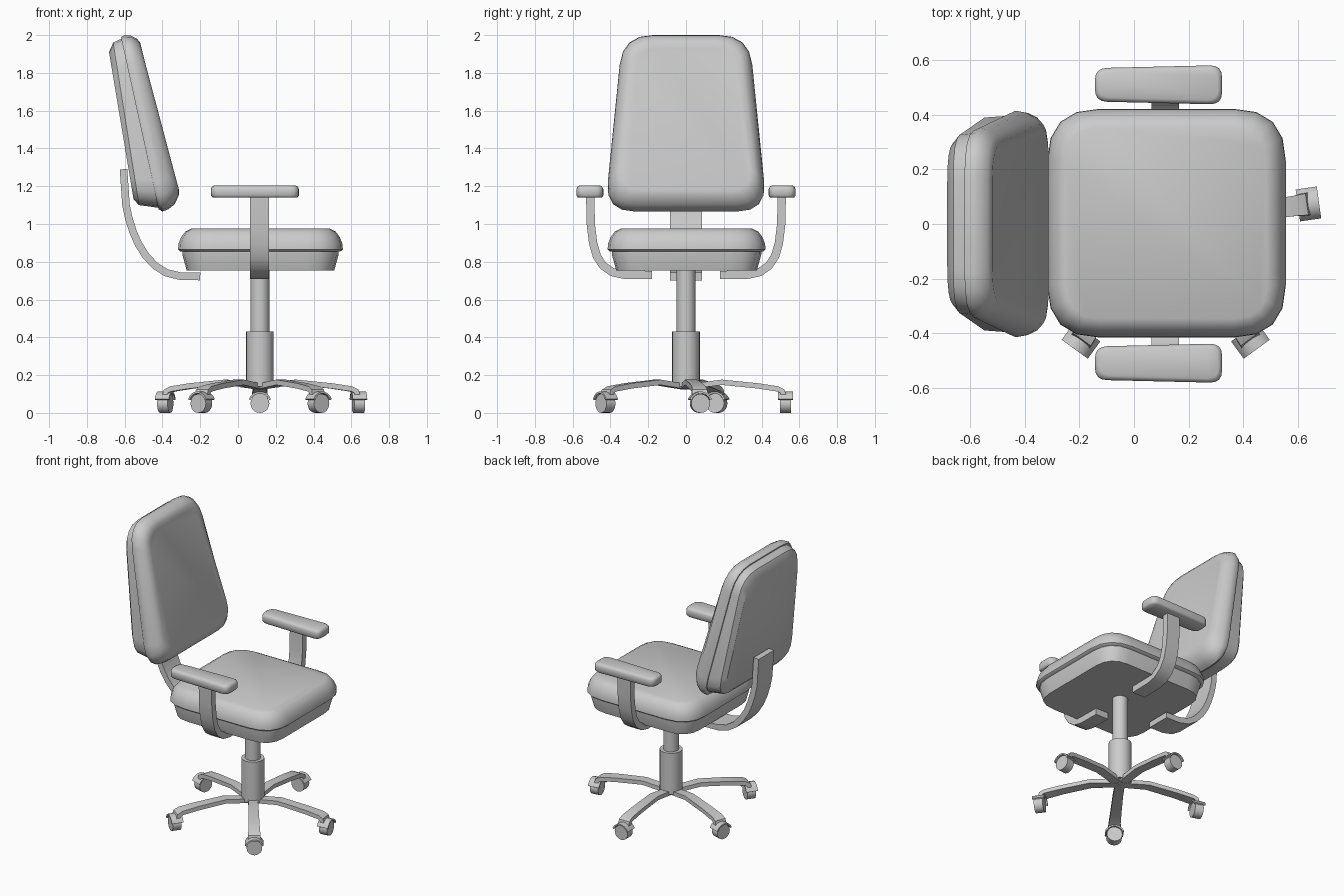
import bpy, bmesh, math
from mathutils import Vector, Matrix

if "Cube" in bpy.data.objects:
    bpy.data.objects.remove(bpy.data.objects["Cube"])

HUB_X = 0.116


def finish(name, bm, matrix=None, angle=35):
    bmesh.ops.recalc_face_normals(bm, faces=bm.faces)
    me = bpy.data.meshes.new(name)
    bm.to_mesh(me)
    bm.free()
    if matrix:
        me.transform(matrix)
    ob = bpy.data.objects.new(name, me)
    bpy.context.collection.objects.link(ob)
    bpy.ops.object.select_all(action='DESELECT')
    bpy.context.view_layer.objects.active = ob
    ob.select_set(True)
    bpy.ops.object.shade_smooth_by_angle(angle=math.radians(angle))
    return ob


def rounded(corners, r, n=4):
    """Closed outline through four corners, each rounded by a quadratic curve."""
    pts = []
    c = [Vector(p) for p in corners]
    for i, p in enumerate(c):
        a = p + (c[i - 1] - p).normalized() * r
        b = p + (c[(i + 1) % 4] - p).normalized() * r
        for k in range(n + 1):
            t = k / n
            pts.append(a * (1 - t) ** 2 + p * 2 * t * (1 - t) + b * t * t)
    return pts


def loft(name, rings, angle=35):
    bm = bmesh.new()
    rows = [[bm.verts.new(p) for p in ring] for ring in rings]
    n = len(rows[0])
    for a, b in zip(rows, rows[1:]):
        for i in range(n):
            j = (i + 1) % n
            bm.faces.new((a[i], a[j], b[j], b[i]))
    bm.faces.new(rows[0])
    bm.faces.new(rows[-1])
    return finish(name, bm, angle=angle)


def strip(name, path, widths, thick, matrix):
    """Flat bar swept along a path in local x/z, width along local y."""
    p = [Vector((a, 0, b)) for a, b in path]
    rings = []
    for i, q in enumerate(p):
        t = (p[min(i + 1, len(p) - 1)] - p[max(i - 1, 0)]).normalized()
        n = Vector((-t.z, 0, t.x)) * thick / 2
        w = widths[0] + (widths[1] - widths[0]) * i / (len(p) - 1)
        s = Vector((0, w / 2, 0))
        rings.append([matrix @ v for v in (q + n + s, q + n - s, q - n - s, q - n + s)])
    return loft(name, rings)


def cylinder(name, r, depth, matrix, seg=24):
    bm = bmesh.new()
    bmesh.ops.create_cone(bm, cap_ends=True, segments=seg, radius1=r, radius2=r, depth=depth)
    return finish(name, bm, matrix)


def place(x, y, z, deg):
    return Matrix.Translation((x, y, z)) @ Matrix.Rotation(math.radians(deg), 4, 'Z')


# Seat: tray and cushion, layers of (height, inset)
def seat_ring(z, inset):
    hx, hy = 0.436 - inset, 0.418 - inset
    return rounded([(0.119 + a * hx, 0.003 + b * hy, z)
                    for a, b in ((-1, -1), (1, -1), (1, 1), (-1, 1))], 0.19 - inset)


loft("seat_tray", [seat_ring(*l) for l in
                   ((0.755, 0.045), (0.84, 0.022), (0.862, 0.022))])
loft("seat_cushion", [seat_ring(*l) for l in
                      ((0.855, 0.012), (0.865, 0.0), (0.895, 0.002), (0.93, 0.016),
                       (0.96, 0.038), (0.975, 0.068))], 50)


# Backrest: layers of (bottom x, bottom z, top x, top z, inset)
def back_ring(xb, zb, xt, zt, inset):
    hb, ht = 0.43 - inset, 0.335 - inset
    return rounded([(xb, -hb, zb), (xb, hb, zb), (xt, ht, zt), (xt, -ht, zt)], 0.16 - inset * 0.6)


loft("backrest_shell", [back_ring(*l) for l in
                        ((-0.553, 1.13, -0.683, 1.91, 0.055),
                         (-0.524, 1.10, -0.661, 1.96, 0.025),
                         (-0.415, 1.085, -0.615, 1.982, 0.018))])
loft("backrest_cushion", [back_ring(*l) for l in
                          ((-0.42, 1.078, -0.62, 1.99, 0.01),
                           (-0.40, 1.066, -0.60, 2.0, 0.0),
                           (-0.368, 1.078, -0.568, 1.998, 0.006),
                           (-0.335, 1.105, -0.536, 1.982, 0.024),
                           (-0.314, 1.15, -0.518, 1.96, 0.05),
                           (-0.312, 1.18, -0.515, 1.93, 0.08))], 50)

# Back support bar
strip("back_support", [(-0.606, 1.29), (-0.593, 1.10), (-0.578, 1.03), (-0.556, 0.96),
                       (-0.528, 0.895), (-0.49, 0.835), (-0.44, 0.78), (-0.38, 0.742),
                       (-0.307, 0.724), (-0.2, 0.722)],
      (0.17, 0.17), 0.04, Matrix.Identity(4))

# Armrests on both sides
arm_path = [(0.18, 0.73), (0.33, 0.732), (0.39, 0.745), (0.44, 0.78), (0.472, 0.83),
            (0.492, 0.90), (0.504, 1.0), (0.507, 1.15)]
for side, s in (("left", -1), ("right", 1)):
    strip("arm_bracket_" + side, arm_path, (0.1, 0.1), 0.044, place(0.114, 0, 0, 90 * s))
    loft("arm_pad_" + side, [
        rounded([(-0.143 + i, s * (0.509 - 0.061 + i), z), (0.322 - i, s * (0.509 - 0.072 + i), z),
                 (0.322 - i, s * (0.509 + 0.072 - i), z), (-0.143 + i, s * (0.509 + 0.061 - i), z)], 0.045)
        for z, i in ((1.14, 0.008), (1.15, 0.0), (1.185, 0.0), (1.197, 0.005), (1.203, 0.015))], 50)

# Column
cylinder("column_lower", 0.073, 0.29, Matrix.Translation((HUB_X, 0, 0.285)))
cylinder("column_upper", 0.05, 0.35, Matrix.Translation((HUB_X, 0, 0.585)))

# Five legs with casters; the wheel axle runs along the leg
leg_path = [(0.0, 0.137), (0.19, 0.162), (0.38, 0.143), (0.485, 0.127), (0.51, 0.115), (0.522, 0.075)]
hood_path = [(0.058 * math.cos(math.radians(a)), 0.05 + 0.058 * math.sin(math.radians(a)))
             for a in range(20, 161, 20)]
for i, deg in enumerate((8, 90, 162, 234, 306)):
    leg = place(HUB_X, 0, 0, deg)
    strip(f"leg_{i}", leg_path, (0.06, 0.085), 0.028, leg)
    caster = leg @ Matrix.Translation((0.527, 0, 0))
    strip(f"caster_hood_{i}", hood_path, (0.078, 0.078), 0.01,
          caster @ Matrix.Rotation(math.pi / 2, 4, 'Z'))
    cylinder(f"caster_wheel_{i}", 0.05, 0.058,
             caster @ Matrix.Translation((0, 0, 0.05)) @ Matrix.Rotation(math.pi / 2, 4, 'Y'), 20)
